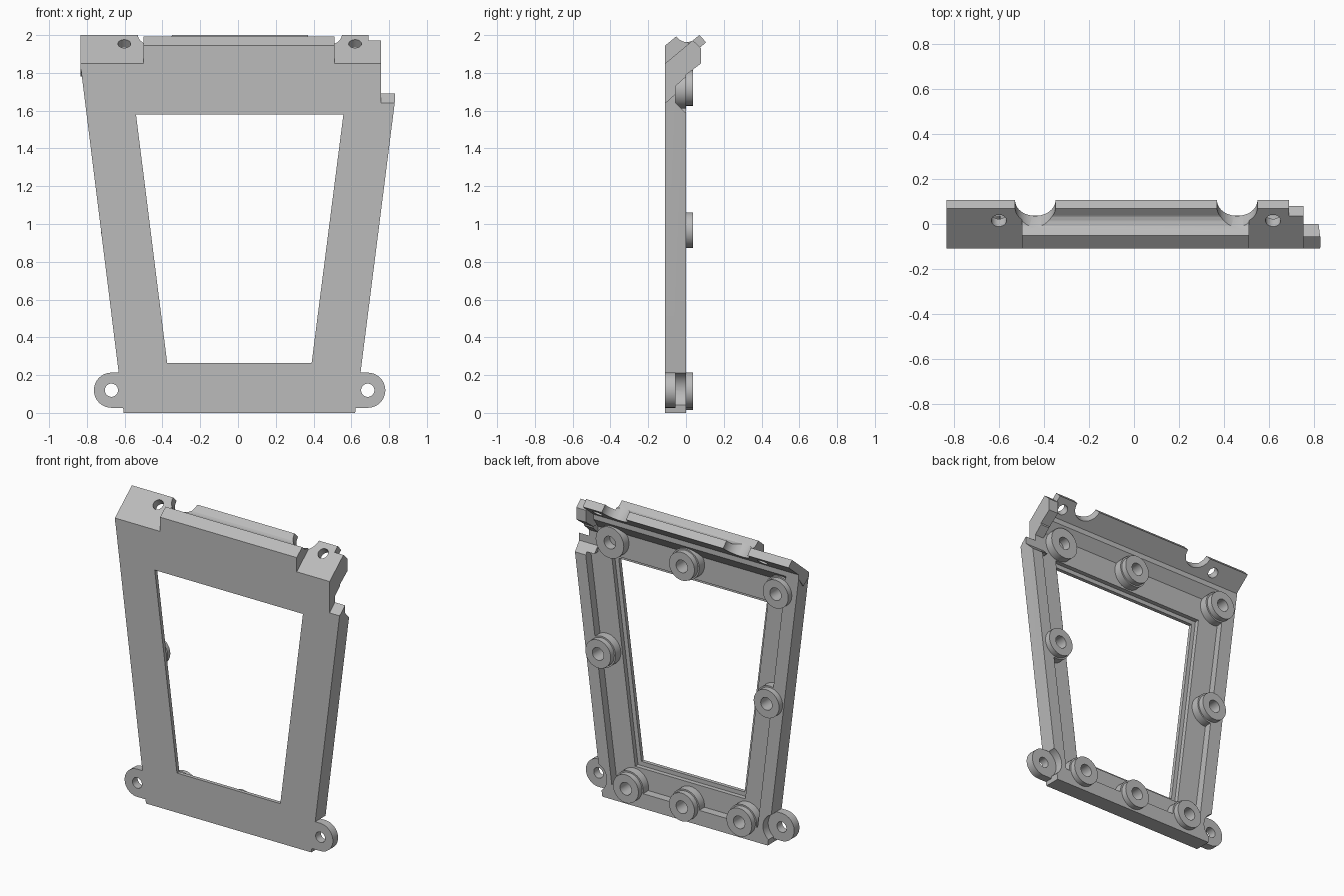
import bpy, bmesh, math
from mathutils import Vector, Matrix

if "Cube" in bpy.data.objects:
    bpy.data.objects.remove(bpy.data.objects["Cube"], do_unlink=True)

grey = bpy.data.materials.new("plain grey")
grey.use_nodes = True
grey.diffuse_color = (0.5, 0.5, 0.5, 1)
grey.node_tree.nodes["Principled BSDF"].inputs["Base Color"].default_value = (0.5, 0.5, 0.5, 1)


def loft(name, ring_a, ring_b):
    """Closed solid between two matching polygons."""
    bm = bmesh.new()
    a = [bm.verts.new(p) for p in ring_a]
    b = [bm.verts.new(p) for p in ring_b]
    bm.faces.new(a)
    bm.faces.new(b[::-1])
    for i in range(len(a)):
        j = (i + 1) % len(a)
        bm.faces.new((a[j], a[i], b[i], b[j]))
    bmesh.ops.recalc_face_normals(bm, faces=bm.faces)
    mesh = bpy.data.meshes.new(name)
    bm.to_mesh(mesh)
    bm.free()
    mesh.materials.append(grey)
    ob = bpy.data.objects.new(name, mesh)
    bpy.context.scene.collection.objects.link(ob)
    return ob


def plate(name, outline, y0, y1):
    return loft(name, [(x, y0, z) for x, z in outline], [(x, y1, z) for x, z in outline])


def bar(name, profile, x0, x1):
    return loft(name, [(x0, y, z) for y, z in profile], [(x1, y, z) for y, z in profile])


def rod(name, start, end, r, sides=40):
    start, end = Vector(start), Vector(end)
    turn = (end - start).to_track_quat("Z", "Y")
    ring = [turn @ Vector((r * math.cos(t), r * math.sin(t), 0))
            for t in (2 * math.pi * i / sides for i in range(sides))]
    return loft(name, [start + p for p in ring], [end + p for p in ring])


def combine(target, tool, operation):
    mod = target.modifiers.new(tool.name, "BOOLEAN")
    mod.operation, mod.solver, mod.object = operation, "EXACT", tool
    bpy.context.view_layer.objects.active = target
    bpy.ops.object.modifier_apply(modifier=mod.name)
    bpy.data.objects.remove(tool, do_unlink=True)


def add(tool):
    combine(frame, tool, "UNION")


def cut(tool):
    combine(frame, tool, "DIFFERENCE")


FRONT, FLOOR, RIM, BOSS = -0.11, -0.055, 0.0, 0.038

# Tapered main frame
frame = plate("frame", [(-0.605, 0), (0.62, 0), (0.647, 0.2), (0.832, 1.66), (0.832, 1.7),
                        (0.756, 1.7), (0.756, 1.85), (-0.835, 1.85), (-0.63, 0.2)], FRONT, RIM)

# Recessed pan in the back, with a sloped upper wall
pan_low = [(-0.53, 0.1), (0.55, 0.1), (0.745, 1.6), (0.69, 1.6)]
floor_ring = pan_low + [(0.69, 1.77), (-0.74, 1.77)]
rim_ring = pan_low + [(0.69, 1.84), (-0.74, 1.84)]
cut(loft("pan", [(x, FLOOR, z) for x, z in floor_ring],
         [(x, RIM + 0.001, z) for x, z in rim_ring]))

# Window with a shallow ledge around its back
window = [(-0.375, 0.265), (0.39, 0.265), (0.558, 1.58), (-0.54, 1.58)]
ledge = [(-0.4, 0.237), (0.415, 0.237), (0.59, 1.608), (-0.57, 1.608)]
cut(plate("ledge", ledge, -0.085, 0.1))
cut(plate("window", window, -0.2, 0.1))

# Sloped top flange, middle ridge with a concave top, and end bracket
add(bar("flange", [(FRONT, 1.82), (FRONT, 1.85), (0.07, 2), (0.107, 1.962), (0, 1.873), (0, 1.845),
                   (-0.05, 1.78)], -0.835, 0.69))
add(bar("ridge", [(FRONT, 1.83), (FRONT, 1.945), (-0.052, 1.993), (-0.032, 1.974),
                  (-0.01, 1.964), (0.012, 1.963), (0.032, 1.968), (0, 1.9), (-0.06, 1.83)],
        -0.5, 0.512))
add(bar("bracket", [(FRONT, 1.79), (FRONT, 1.85), (0.036, 1.972), (0.08, 1.93),
                    (0.08, 1.85), (0, 1.79)], 0.685, 0.756))

# Raised pads under the screw bosses
bosses = [(-0.42, 0.12), (0.005, 0.108), (0.42, 0.12), (-0.622, 0.968), (0.625, 0.968),
          (-0.69, 1.72), (0.005, 1.72)]
flat_pad = (0.565, 1.715)
for x, z in bosses + [flat_pad]:
    add(rod("pad", (x, FLOOR - 0.01, z), (x, RIM, z), 0.104))

# Side notch and slot at the upper corner
cut(bar("notch", [(-0.2, 1.5578), (FRONT, 1.64), (FLOOR, 1.69), (FLOOR, 1.64), (0, 1.585),
                  (0.2, 1.385), (0.2, 2.1), (-0.2, 2.1)], 0.756, 0.95))
cut(bar("slot", [(FLOOR, 1.64), (0, 1.585), (0.05, 1.535), (0.05, 1.78), (0, 1.78),
                 (FLOOR, 1.73)], 0.69, 0.8))

# Scallops and screw holes square to the slope
normal = Vector((0, -0.64, 0.77))
for x in (-0.44, 0.46):
    c = Vector((x, 0.0885, 1.981))
    cut(rod("scallop", c - normal * 0.15, c + normal * 0.15, 0.09))
for x in (-0.602, 0.62):
    c = Vector((x, 0.015, 1.954))
    cut(rod("flange_hole", c - normal * 0.15, c + normal * 0.15, 0.034))

# Mounting ears at the foot, with clearance behind them
for x, inner in ((-0.67, -0.57), (0.687, 0.587)):
    cut(rod("clearance", (x, FLOOR, 0.12), (x, 0.1, 0.12), 0.1))
    ear = rod("ear", (x, FRONT, 0.12), (x, FLOOR, 0.12), 0.093)
    web = plate("web", [(x, 0.027), (inner, 0.027), (inner, 0.213), (x, 0.213)], FRONT, FLOOR)
    add(ear)
    add(web)
    cut(rod("ear_hole", (x, -0.2, 0.12), (x, 0.1, 0.12), 0.035))

# Screw bosses with blind holes
for x, z in bosses:
    add(rod("boss", (x, RIM - 0.02, z), (x, BOSS, z), 0.094))
for x, z in bosses + [flat_pad]:
    cut(rod("boss_hole", (x, -0.06, z), (x, 0.1, z), 0.042))

bpy.ops.object.select_all(action="DESELECT")
frame.select_set(True)
bpy.context.view_layer.objects.active = frame
bpy.ops.object.shade_smooth_by_angle(angle=math.radians(30))
